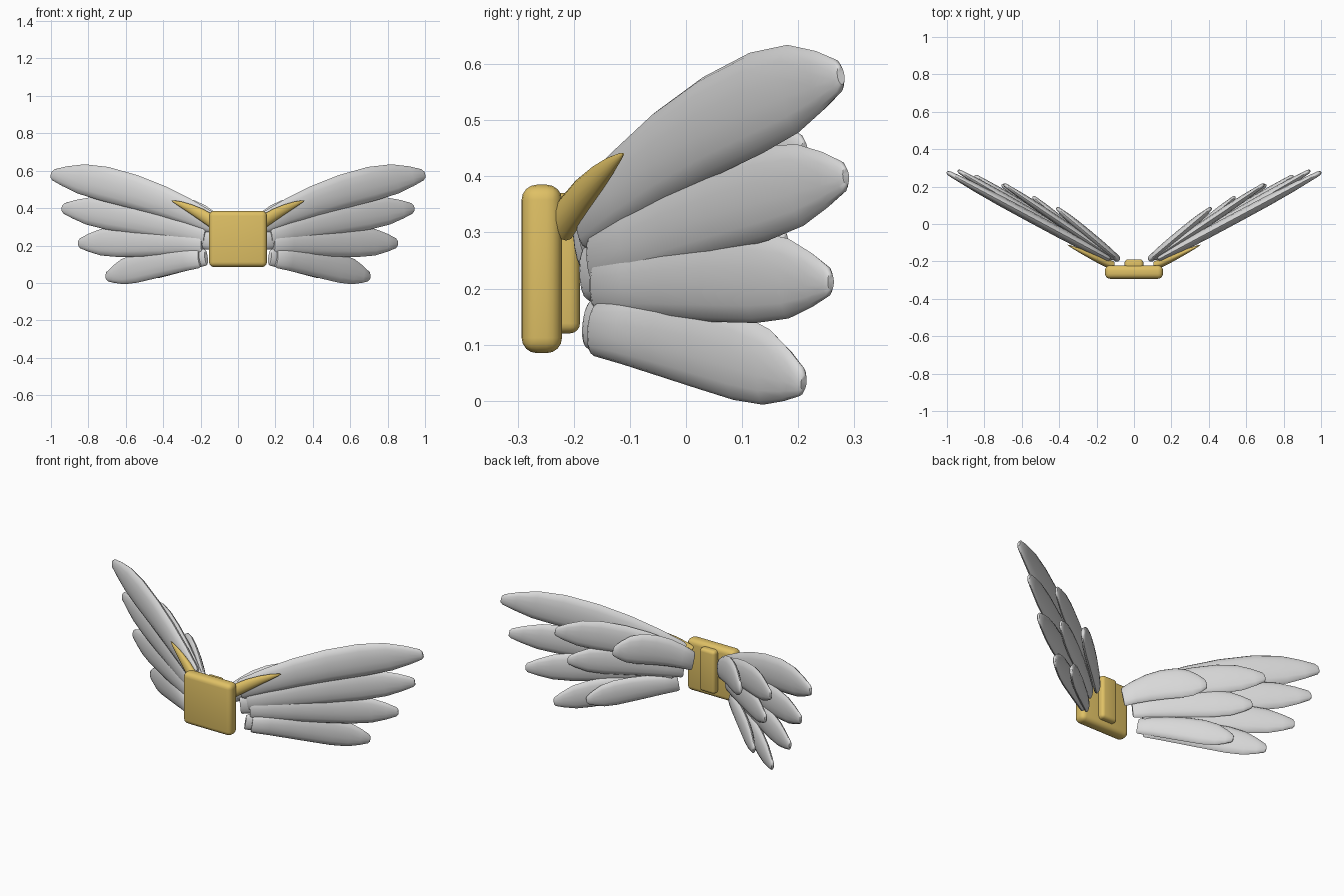
import bpy
import bmesh
import math
from mathutils import Vector

cube = bpy.data.objects.get("Cube")
if cube:
    bpy.data.objects.remove(cube, do_unlink=True)


def material(name, rgb):
    mat = bpy.data.materials.new(name)
    mat.use_nodes = True
    mat.diffuse_color = (*rgb, 1)
    mat.node_tree.nodes["Principled BSDF"].inputs["Base Color"].default_value = (*rgb, 1)
    return mat


GOLD = material("gold", (0.74, 0.53, 0.13))
SILVER = material("silver", (0.7, 0.7, 0.7))


def finish(name, bm, mat, angle=50):
    bmesh.ops.recalc_face_normals(bm, faces=bm.faces)
    mesh = bpy.data.meshes.new(name)
    bm.to_mesh(mesh)
    bm.free()
    mesh.materials.append(mat)
    obj = bpy.data.objects.new(name, mesh)
    bpy.context.collection.objects.link(obj)
    bpy.ops.object.select_all(action="DESELECT")
    obj.select_set(True)
    bpy.context.view_layer.objects.active = obj
    bpy.ops.object.shade_smooth_by_angle(angle=math.radians(angle))
    return obj


def rounded_box(name, size, centre, radius):
    bm = bmesh.new()
    bmesh.ops.create_cube(bm, size=1)
    for v in bm.verts:
        v.co = Vector(a * b for a, b in zip(v.co, size)) + Vector(centre)
    bmesh.ops.bevel(bm, geom=bm.edges[:], offset=radius, segments=4,
                    profile=0.5, affect="EDGES")
    finish(name, bm, GOLD)


def loft(name, root, tip, bow, profile, width, thick, mat, sides=14):
    """Elliptical rings along a bowed axis; profile rows are (t, width, thickness)."""
    root, tip = Vector(root), Vector(tip)
    along = (tip - root).normalized()
    up = Vector((0, 0, 1))
    up = (up - along * up.dot(along)).normalized()
    out = along.cross(up)
    bm = bmesh.new()
    rings = []
    for t, w, h in profile:
        centre = root.lerp(tip, t) + up * (bow * 4 * t * (1 - t))
        ring = []
        for i in range(sides):
            a = math.tau * i / sides
            ring.append(bm.verts.new(centre + up * (width * w * math.cos(a))
                                     + out * (thick * h * math.sin(a))))
        rings.append(ring)
    for a, b in zip(rings, rings[1:]):
        for i in range(sides):
            j = (i + 1) % sides
            bm.faces.new((a[i], a[j], b[j], b[i]))
    bm.faces.new(rings[0])
    bm.faces.new(rings[-1])
    return finish(name, bm, mat)


# Back plate and its rear tab
rounded_box("chest_plate", (0.31, 0.072, 0.3), (0, -0.257, 0.235), 0.027)
rounded_box("rear_tab", (0.1, 0.06, 0.25), (0, -0.219, 0.245), 0.018)

FEATHER = [(0, 0.55, 0.55), (0.015, 0.64, 0.75), (0.15, 0.77, 0.92), (0.32, 0.91, 1),
           (0.5, 1, 1), (0.68, 1.02, 0.95), (0.82, 0.89, 0.8), (0.92, 0.6, 0.6),
           (0.987, 0.34, 0.45), (1, 0.19, 0.25)]
HORN = [(0, 1, 1), (0.35, 0.86, 0.85), (0.6, 0.66, 0.62), (0.8, 0.43, 0.4),
        (0.95, 0.18, 0.18), (1, 0.06, 0.06)]

# Feathers: name, root, tip, bow, half width, half thickness
FEATHERS = [
    ("long_feather_1", (0.14, -0.184, 0.32), (0.998, 0.276, 0.58), 0.04, 0.091, 0.029),
    ("long_feather_2", (0.175, -0.165, 0.25), (0.94, 0.285, 0.4), 0.02, 0.083, 0.026),
    ("long_feather_3", (0.19, -0.16, 0.205), (0.852, 0.258, 0.212), 0.012, 0.08, 0.026),
    ("long_feather_4", (0.205, -0.165, 0.128), (0.705, 0.21, 0.032), 0.018, 0.076, 0.025),
    ("middle_feather_1", (0.11, -0.182, 0.3), (0.695, 0.212, 0.448), 0.028, 0.083, 0.023),
    ("middle_feather_2", (0.14, -0.18, 0.225), (0.638, 0.178, 0.283), 0.017, 0.077, 0.023),
    ("middle_feather_3", (0.17, -0.175, 0.137), (0.54, 0.145, 0.06), 0.016, 0.07, 0.023),
    ("short_feather", (0.085, -0.19, 0.282), (0.412, 0.085, 0.36), 0.036, 0.086, 0.024),
]

for side, s in (("left", 1), ("right", -1)):
    for name, root, tip, bow, width, thick in FEATHERS:
        loft(f"{side}_{name}", (s * root[0], *root[1:]), (s * tip[0], *tip[1:]),
             bow, FEATHER, width, thick, SILVER)
    # Horn bracing the wing
    loft(f"{side}_horn", (s * 0.12, -0.22, 0.318), (s * 0.354, -0.112, 0.44),
         0.008, HORN, 0.036, 0.024, GOLD)
